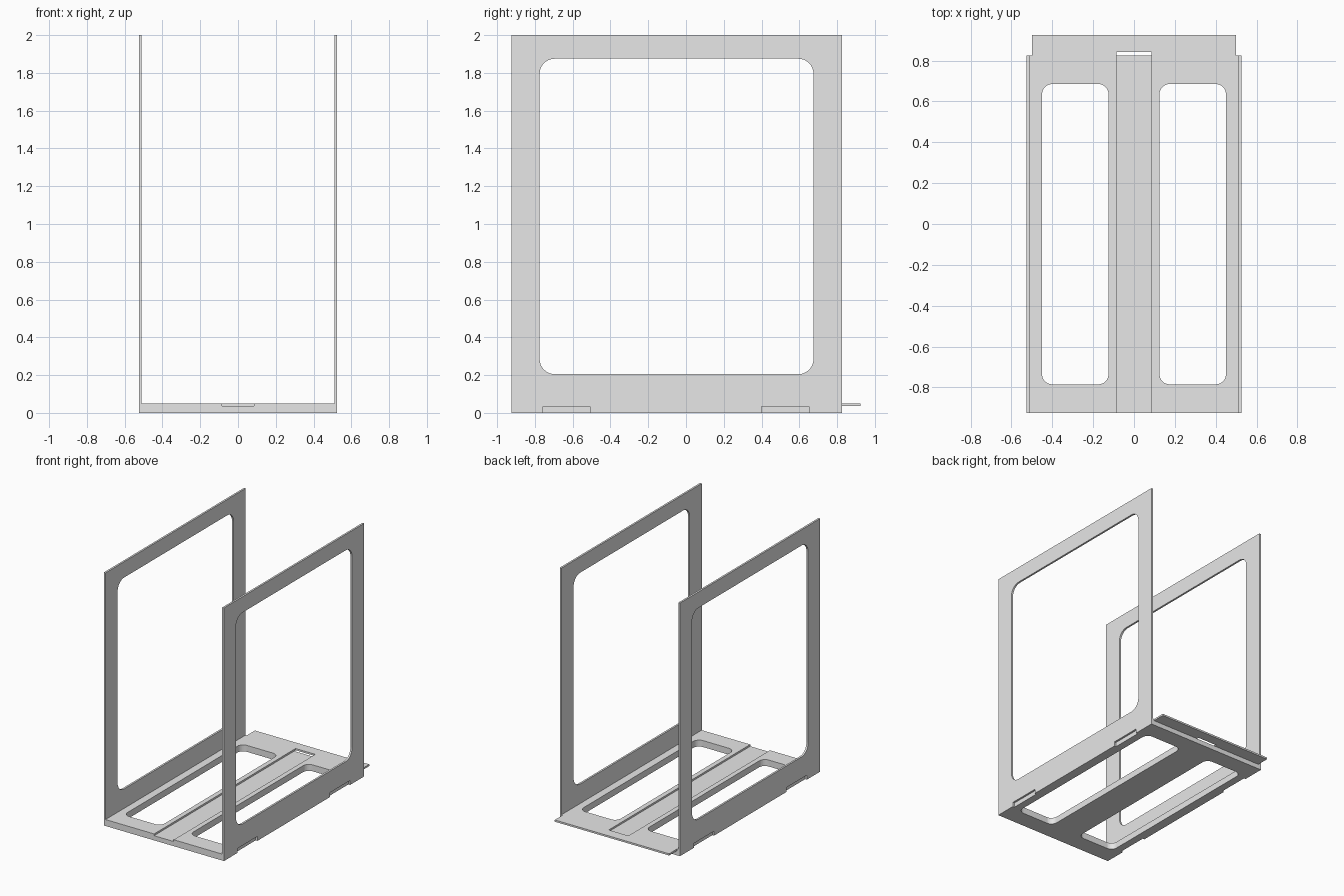
import bpy
import bmesh
from math import cos, sin, pi
from mathutils import Matrix, Vector

cube = bpy.data.objects.get("Cube")
if cube:
    bpy.data.objects.remove(cube)

grey = bpy.data.materials.new("light_grey")
grey.use_nodes = True
grey.diffuse_color = (0.8, 0.8, 0.8, 1)
grey.node_tree.nodes["Principled BSDF"].inputs["Base Color"].default_value = (0.8, 0.8, 0.8, 1)


def rect(u0, u1, v0, v1, r=0.0, steps=8):
    """Rectangle outline with optional rounded corners."""
    if r == 0:
        return [(u0, v0), (u1, v0), (u1, v1), (u0, v1)]
    centres = [(u1 - r, v1 - r), (u0 + r, v1 - r), (u0 + r, v0 + r), (u1 - r, v0 + r)]
    return [(cu + r * cos((q + i / steps) * pi / 2), cv + r * sin((q + i / steps) * pi / 2))
            for q, (cu, cv) in enumerate(centres) for i in range(steps + 1)]


def sheet(name, outline, holes, thickness, matrix):
    """Flat sheet: outline minus holes, filled, then extruded along local z."""
    bm = bmesh.new()
    edges = []
    for loop in [outline] + holes:
        vs = [bm.verts.new((u, v, 0)) for u, v in loop]
        edges += [bm.edges.new((vs[i - 1], vs[i])) for i in range(len(vs))]
    bmesh.ops.triangle_fill(bm, edges=edges, use_beauty=True, use_dissolve=False)
    res = bmesh.ops.extrude_face_region(bm, geom=bm.faces[:])
    top = [g for g in res["geom"] if isinstance(g, bmesh.types.BMVert)]
    bmesh.ops.translate(bm, verts=top, vec=Vector((0, 0, thickness)))
    bmesh.ops.transform(bm, matrix=matrix, verts=bm.verts[:])
    bmesh.ops.recalc_face_normals(bm, faces=bm.faces[:])
    mesh = bpy.data.meshes.new(name)
    bm.to_mesh(mesh)
    bm.free()
    mesh.materials.append(grey)
    obj = bpy.data.objects.new(name, mesh)
    bpy.context.collection.objects.link(obj)
    return obj


FRONT, BACK, LIP = -0.925, 0.825, 0.925
INNER, OUTER = 0.51, 0.525
SLAB_TOP, PLATE_TOP = 0.037, 0.051

# Side frames: large rounded window and two shallow notches along the foot
notched = [(FRONT, 0)]
for a, b in ((-0.758, -0.508), (0.40, 0.65)):
    notched += [(a, 0), (a, 0.035), (b, 0.035), (b, 0)]
notched += [(BACK, 0), (BACK, 2), (FRONT, 2)]
window = rect(-0.775, 0.675, 0.205, 1.875, 0.08)
# local (u, v, w) becomes world (w, u, v)
upright = Matrix(((0, 0, 1, 0), (1, 0, 0, 0), (0, 1, 0, 0), (0, 0, 0, 1)))
for name, x in (("left_side_frame", INNER), ("right_side_frame", -OUTER)):
    sheet(name, notched, [window], OUTER - INNER, Matrix.Translation((x, 0, 0)) @ upright)

# Base slab with two long openings
openings = [rect(a, b, -0.785, 0.685, 0.05) for a, b in ((-0.45, -0.125), (0.125, 0.45))]
sheet("base_slab", rect(-INNER, INNER, FRONT, BACK), openings, SLAB_TOP, Matrix())

# Top plate: open central channel, rear lip narrower than the base
CH, CH_END = 0.086, 0.842
right_half = [(CH, CH_END), (CH, FRONT), (INNER, FRONT), (INNER, BACK), (0.5, BACK), (0.5, LIP)]
plate = right_half + [(-x, y) for x, y in reversed(right_half)]
sheet("top_plate", plate, openings, PLATE_TOP - SLAB_TOP, Matrix.Translation((0, 0, SLAB_TOP)))
